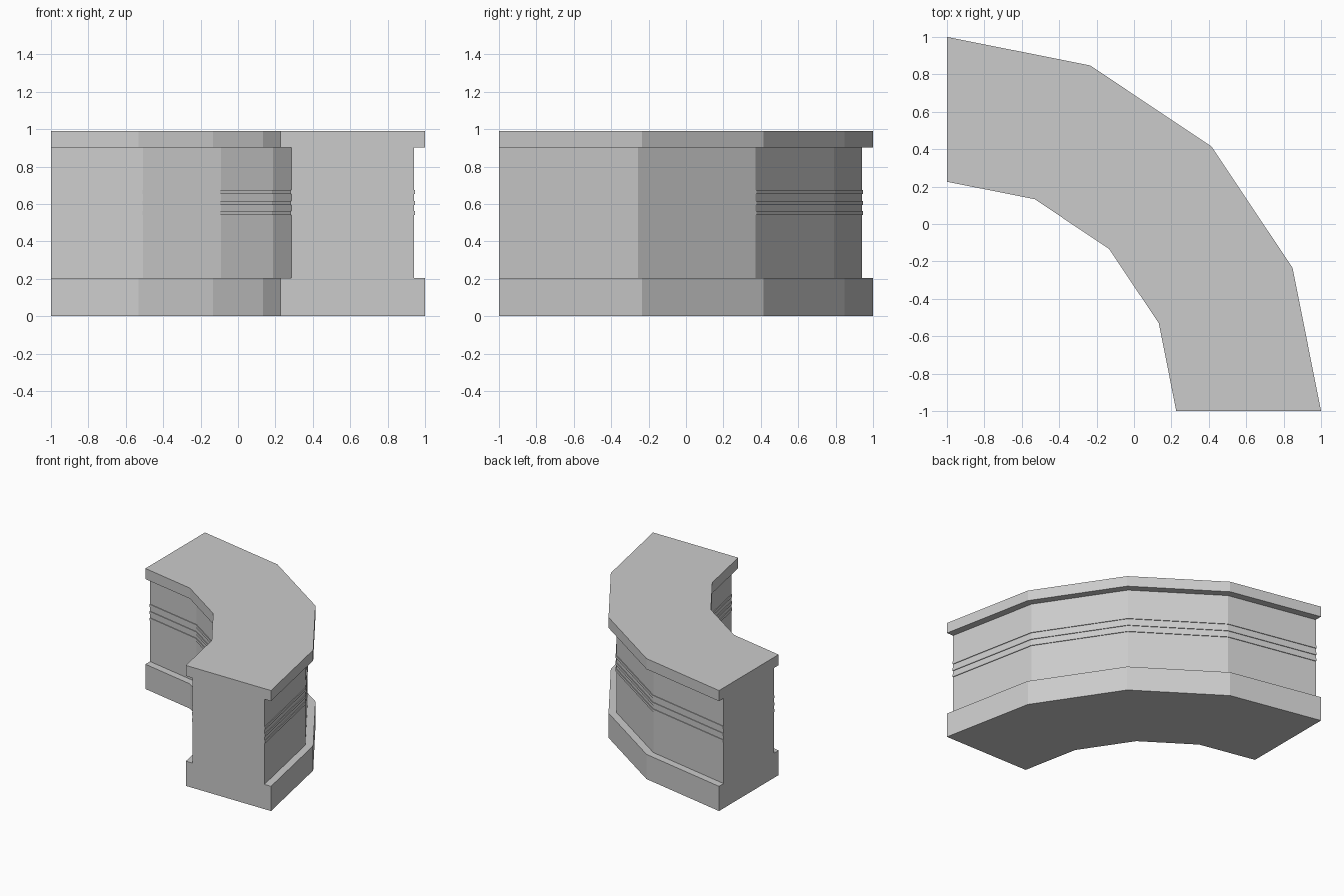
import bpy
import bmesh
from math import pi
from mathutils import Vector

if "Cube" in bpy.data.objects:
    bpy.data.objects.remove(bpy.data.objects["Cube"])

INNER, OUTER = 1.226, 2.0      # plinth and countertop radii
INSET, RELIEF = 0.06, 0.006    # body set-back, trim band projection
PLINTH, LEDGE, TOP = 0.203, 0.903, 0.99
BANDS = [(0.541, 0.563), (0.595, 0.617), (0.653, 0.675)]
PIVOT = Vector((-1, -1, 0))

# One side of the section, bottom to top, as (inset, height)
side = [(0, 0), (0, PLINTH), (INSET, PLINTH)]
for low, high in BANDS:
    side += [(INSET, low), (INSET - RELIEF, low), (INSET - RELIEF, high), (INSET, high)]
side += [(INSET, LEDGE), (0, LEDGE), (0, TOP)]

# Closed section: up the outer side, back down the mirrored inner side
section = [(OUTER - d, z) for d, z in side] + [(INNER + d, z) for d, z in reversed(side)]

# Sweep the section a quarter turn in four flat segments
bm = bmesh.new()
verts = [bm.verts.new(PIVOT + Vector((r, 0, z))) for r, z in section]
start_cap = bm.faces.new(verts)
edges = list(start_cap.edges)
swept = bmesh.ops.spin(bm, geom=edges, cent=PIVOT, axis=(0, 0, 1),
                       angle=pi / 2, steps=4, use_duplicate=False)

# Close the far end and face everything outward
end_edges = [g for g in swept["geom_last"] if isinstance(g, bmesh.types.BMEdge)]
bmesh.ops.contextual_create(bm, geom=end_edges)
bmesh.ops.recalc_face_normals(bm, faces=bm.faces)

mesh = bpy.data.meshes.new("curved_counter")
bm.to_mesh(mesh)
bm.free()
counter = bpy.data.objects.new("curved_counter", mesh)
bpy.context.collection.objects.link(counter)
